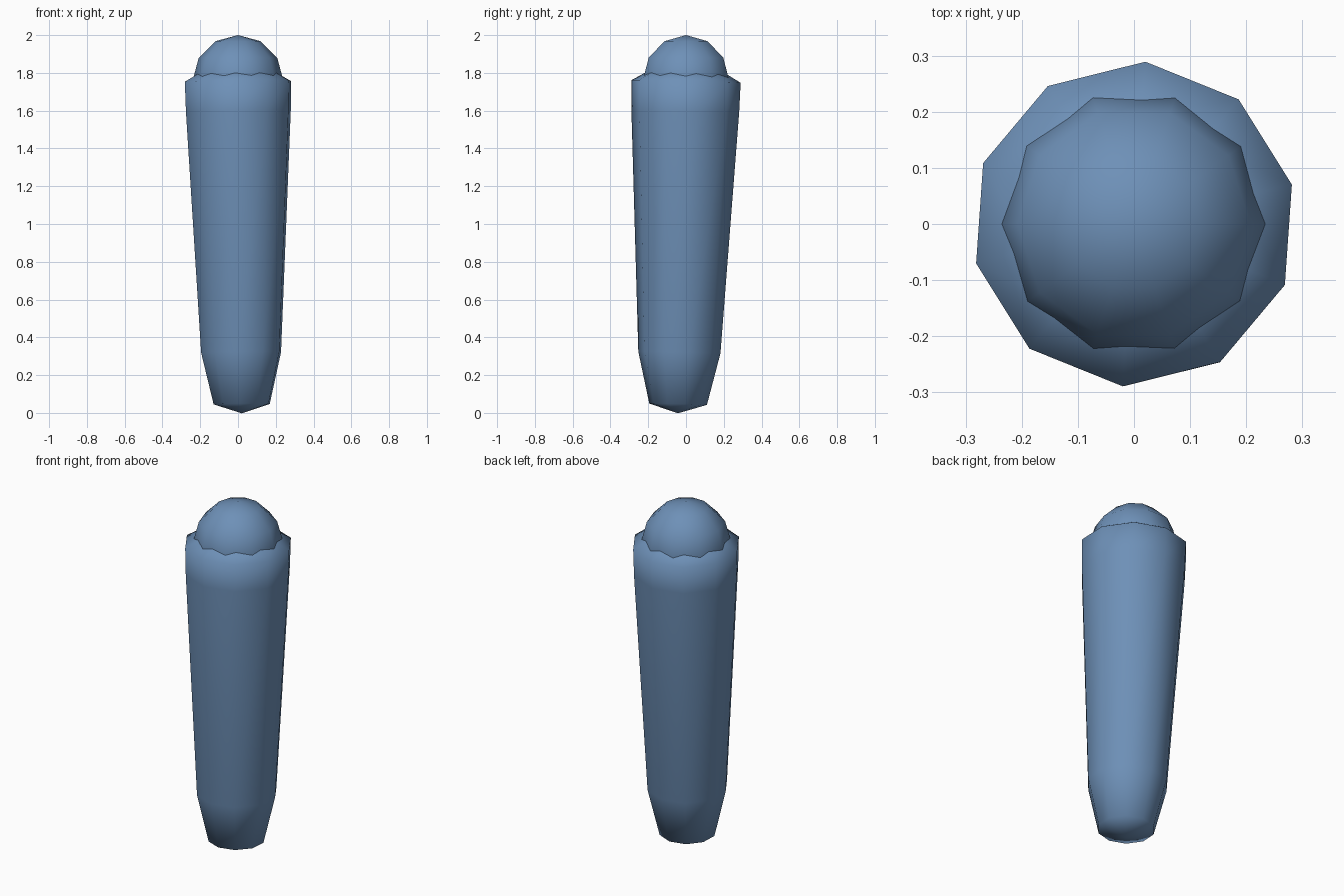
import bpy, bmesh, math
from mathutils import Vector, Matrix

if "Cube" in bpy.data.objects:
    bpy.data.objects.remove(bpy.data.objects["Cube"])

SIDES = 10


def lathe(bm, profile, bottom, top, turn):
    """Ten-sided turned solid with pointed ends; profile is (radius, height)."""
    rings = []
    for r, z in profile:
        ring = []
        for i in range(SIDES):
            a = turn + math.tau * i / SIDES
            ring.append(bm.verts.new((r * math.cos(a), r * math.sin(a), z)))
        rings.append(ring)
    for low, high in zip(rings, rings[1:]):
        for i in range(SIDES):
            j = (i + 1) % SIDES
            bm.faces.new((low[i], low[j], high[j], high[i]))
    for ring, z in ((rings[0], bottom), (rings[-1], top)):
        tip = bm.verts.new((0, 0, z))
        for i in range(SIDES):
            bm.faces.new((ring[i], ring[(i + 1) % SIDES], tip))


bm = bmesh.new()

# Tapered shaft, leaning slightly so its top is centred on the origin
lathe(bm, [(0.153, 0.048), (0.218, 0.322), (0.286, 1.60),
           (0.29, 1.757), (0.19, 1.815)],
      0.0, 1.84, math.radians(14))
foot = Vector((0.02, -0.043, -0.002))
axis = Vector((0, 0, 1.755)) - foot
lean = Vector((0, 0, 1)).rotation_difference(axis).to_matrix().to_4x4()
bm.transform(Matrix.Translation(foot) @ lean)

# Round knob sunk into the top of the shaft, one corner facing +x
bmesh.ops.create_uvsphere(
    bm, u_segments=SIDES, v_segments=6, radius=0.24,
    matrix=Matrix.Translation((0, 0, 1.76)) @ Matrix.Rotation(math.radians(18), 4, 'Z'))

bmesh.ops.recalc_face_normals(bm, faces=bm.faces)
for f in bm.faces:
    f.smooth = True
mesh = bpy.data.meshes.new("knobbed_peg")
bm.to_mesh(mesh)
bm.free()
peg = bpy.data.objects.new("knobbed_peg", mesh)
bpy.context.collection.objects.link(peg)

# Slate blue finish
blue = bpy.data.materials.new("slate_blue")
blue.diffuse_color = (0.155, 0.28, 0.475, 1)
blue.use_nodes = True
blue.node_tree.nodes["Principled BSDF"].inputs["Base Color"].default_value = blue.diffuse_color
mesh.materials.append(blue)
